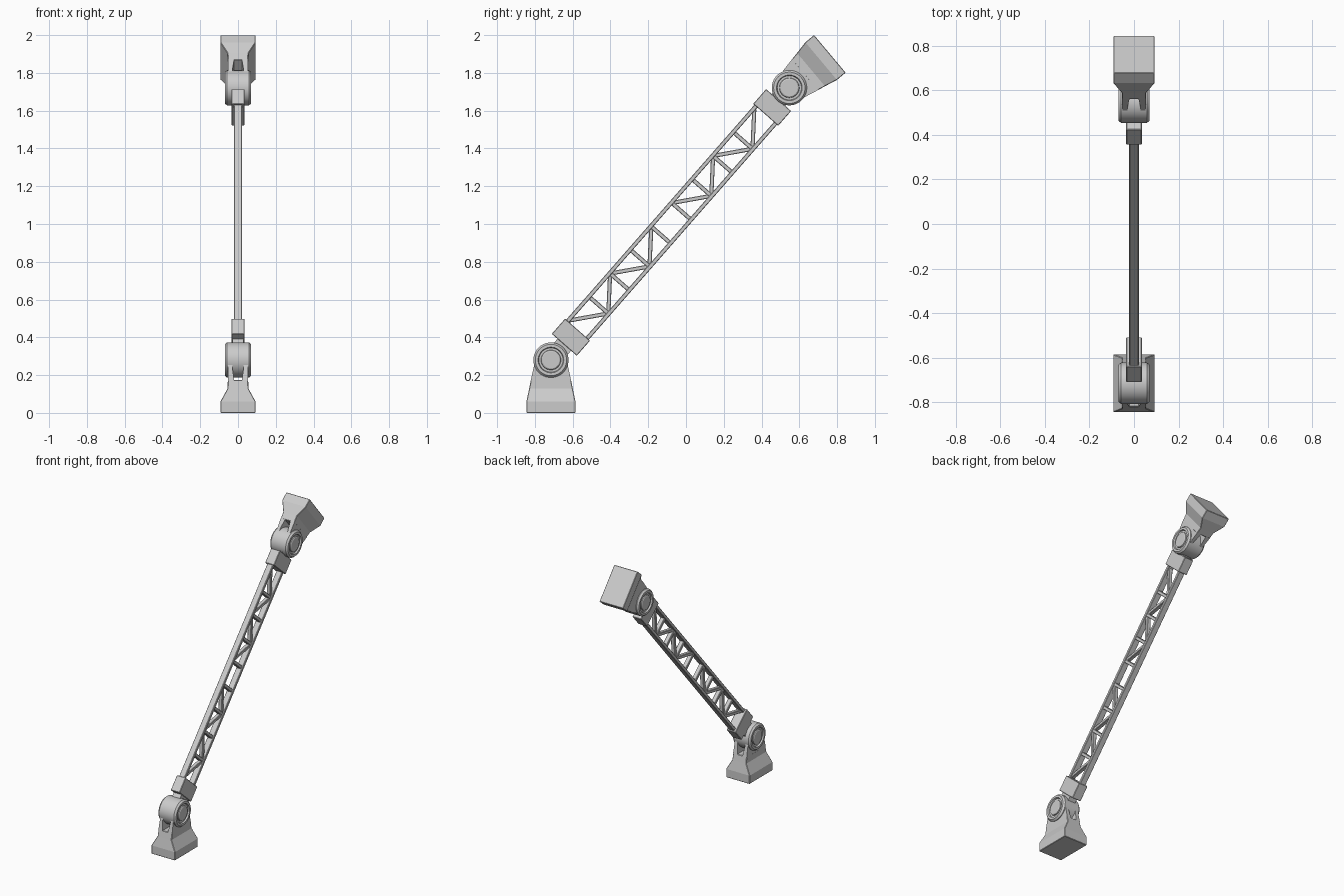
import bpy, bmesh, math
from mathutils import Matrix, Vector

if "Cube" in bpy.data.objects:
    bpy.data.objects.remove(bpy.data.objects["Cube"], do_unlink=True)

grey = bpy.data.materials.new("light_grey")
grey.use_nodes = True
colour = (0.6, 0.6, 0.6, 1)
grey.diffuse_color = colour
grey.node_tree.nodes["Principled BSDF"].inputs["Base Color"].default_value = colour

LOW = Vector((0, -0.715, 0.28))     # lower hinge centre
HIGH = Vector((0, 0.547, 1.721))    # upper hinge centre
SPAN = (HIGH - LOW).length
TILT = math.atan2(HIGH.y - LOW.y, HIGH.z - LOW.z)
HINGE = LOW.z                       # hinge height above a foot's sole
ARM = Matrix.Translation(LOW) @ Matrix.Rotation(-TILT, 4, 'X')
FOOT = Matrix.Translation((0, LOW.y, 0))
HEAD = (Matrix.Translation(HIGH) @ Matrix.Rotation(math.radians(130), 4, 'X')
        @ Matrix.Translation((0, 0, -HINGE)))


def finish(name, bm, matrix, bevel=0):
    bmesh.ops.recalc_face_normals(bm, faces=bm.faces)
    mesh = bpy.data.meshes.new(name)
    bm.to_mesh(mesh)
    bm.free()
    mesh.materials.append(grey)
    obj = bpy.data.objects.new(name, mesh)
    bpy.context.collection.objects.link(obj)
    obj.matrix_world = matrix
    if bevel:
        mod = obj.modifiers.new("edge", 'BEVEL')
        mod.width, mod.segments = bevel, 1
    return obj


def loft(name, sections, matrix, bevel=0):
    """Stack rectangles given as (z, x_min, x_max, half_y)."""
    bm = bmesh.new()
    rings = [[bm.verts.new(p) for p in ((a, -h, z), (b, -h, z), (b, h, z), (a, h, z))]
             for z, a, b, h in sections]
    for low, high in zip(rings, rings[1:]):
        for i in range(4):
            j = (i + 1) % 4
            bm.faces.new((low[i], low[j], high[j], high[i]))
    bm.faces.new(rings[0])
    bm.faces.new(rings[-1])
    return finish(name, bm, matrix, bevel)


def beam(name, start, end, half_x, half_n):
    """Square bar in the arm's plane between two (y, z) points."""
    a, b = Vector((0, *start)), Vector((0, *end))
    turn = Matrix.Rotation(-math.atan2(b.y - a.y, b.z - a.z), 4, 'X')
    length = (b - a).length
    return loft(name, [(0, -half_x, half_x, half_n), (length, -half_x, half_x, half_n)],
                ARM @ Matrix.Translation(a) @ turn, 0.003)


def barrel(name, centre):
    """Hinge drum with chamfered rims, a ring groove and a pin cap."""
    half = [(0.058, 0.093), (0.07, 0.083), (0.07, 0.068), (0.06, 0.064),
            (0.06, 0.053), (0.066, 0.051), (0.07, 0.045), (0.07, 0)]
    profile = [(-x, r) for x, r in reversed(half)] + half
    bm = bmesh.new()
    verts = [bm.verts.new((x, 0, r)) for x, r in profile]
    edges = [bm.edges.new(pair) for pair in zip(verts, verts[1:])]
    bmesh.ops.spin(bm, geom=verts + edges, cent=(0, 0, 0), axis=(1, 0, 0),
                   angle=math.tau, steps=40, use_duplicate=False)
    bmesh.ops.remove_doubles(bm, verts=bm.verts, dist=0.0001)
    obj = finish(name, bm, Matrix.Translation(centre))
    bpy.ops.object.select_all(action='DESELECT')
    obj.select_set(True)
    bpy.context.view_layer.objects.active = obj
    bpy.ops.object.shade_smooth_by_angle(angle=math.radians(25))


# Foot and head share one mount: flared block and a two-prong fork
def mount(name, matrix):
    shape = [(0, 0.093, 0.13), (0.06, 0.093, 0.13), (0.13, 0.055, 0.115), (0.175, 0.054, 0.106)]
    loft(name + "_block", [(z, -x, x, y) for z, x, y in shape], matrix, 0.003)
    prong = [(0.17, 0.02, 0.054, 0.107), (0.24, 0.03, 0.052, 0.092), (0.29, 0.03, 0.052, 0.08)]
    loft(name + "_left_prong", prong, matrix)
    loft(name + "_right_prong", [(z, -b, -a, y) for z, a, b, y in prong], matrix)


mount("foot", FOOT)
mount("head", HEAD)
barrel("lower_hinge", LOW)
barrel("upper_hinge", HIGH)

# Solid end blocks and the necks joining them to the hinges
for name, near, far, neck in (("lower", 0.107, 0.214, 0.06),
                              ("upper", SPAN - 0.19, SPAN - 0.086, SPAN - 0.06)):
    loft(name + "_end_block", [(z, -0.035, 0.035, 0.088) for z in (near, far)], ARM, 0.003)
    inner = (near + far) / 2
    loft(name + "_neck", [(z, -0.03, 0.03, 0.048) for z in sorted((inner, neck))], ARM)

# Lattice: two rails, cross struts and zigzag braces
START, STOP = 0.2, SPAN - 0.18
for name, n in (("upper_rail", -0.069), ("lower_rail", 0.069)):
    beam(name, (n, START), (n, STOP), 0.022, 0.011)

STEP = 0.1655
nodes = [0.22 + STEP * k for k in range(10)]
for k, d in enumerate(nodes[1:-1], 1):
    beam(f"strut_{k}", (-0.066, d), (0.066, d), 0.016, 0.011)
for k in range(9):
    if k == 4:          # middle bay is left open
        continue
    phase = k if k < 4 else k - 5
    side = -1 if phase % 2 == 0 else 1
    beam(f"brace_{k}", (side * 0.066, nodes[k]), (-side * 0.066, nodes[k + 1]), 0.014, 0.011)
